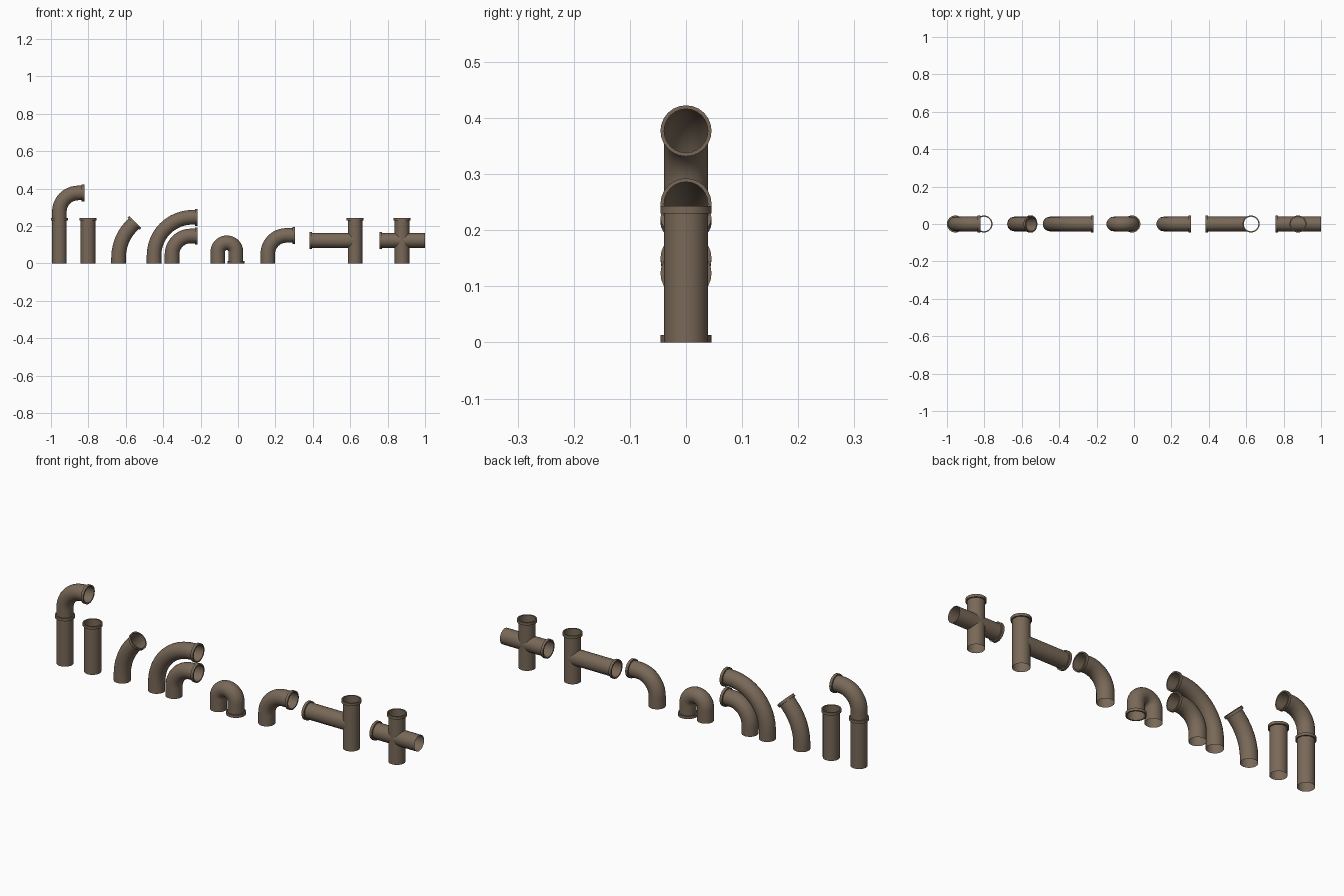
import bpy, bmesh, math
from mathutils import Vector

if "Cube" in bpy.data.objects:
    bpy.data.objects.remove(bpy.data.objects["Cube"])

SIDES = 24
R = 0.039          # pipe radius
RF = 0.0455        # collar radius
LIP = 0.0135       # collar length

brown = bpy.data.materials.new("pipe brown")
brown.diffuse_color = (0.19, 0.14, 0.098, 1)
brown.use_nodes = True
brown.node_tree.nodes["Principled BSDF"].inputs["Base Color"].default_value = brown.diffuse_color


def walk(start, heading, moves):
    """Centre line in the xz plane: list of (point, heading in radians).
    A move is a straight length, or (bend radius, degrees turned clockwise)."""
    p, a = Vector((start[0], 0, start[1])), math.radians(heading)
    path = [(p.copy(), a)]
    for m in moves:
        if isinstance(m, tuple):
            rad, turn = m[0], math.radians(m[1])
            centre = p + rad * Vector((math.sin(a), 0, -math.cos(a)))
            n = max(6, round(m[1] / 7.5))
            for i in range(1, n + 1):
                b = a - turn * i / n
                path.append((centre + rad * Vector((-math.sin(b), 0, math.cos(b))), b))
            p, a = path[-1][0].copy(), a - turn
        else:
            p = p + m * Vector((math.cos(a), 0, math.sin(a)))
            path.append((p.copy(), a))
    return path


def add_ring(bm, p, a, r):
    side = Vector((-math.sin(a), 0, math.cos(a)))
    ring = []
    for i in range(SIDES):
        t = 2 * math.pi * i / SIDES
        ring.append(bm.verts.new(p + side * (r * math.cos(t)) + Vector((0, r * math.sin(t), 0))))
    return ring


def bridge(bm, a, b):
    for i in range(SIDES):
        j = (i + 1) % SIDES
        bm.faces.new((a[i], a[j], b[j], b[i]))


def pipe(name, start, heading, moves, collar=True, saddle=False):
    """Open thin-walled pipe with a raised collar at its far end."""
    bm = bmesh.new()
    path = walk(start, heading, moves)
    rings = [add_ring(bm, p, a, R) for p, a in path]
    if saddle:  # trim the start to the surface of the upright it meets
        d = Vector((math.cos(path[0][1]), 0, math.sin(path[0][1])))
        for v in rings[0]:
            v.co += d * math.sqrt(max(0, R * R - v.co.y ** 2))
    for a, b in zip(rings, rings[1:]):
        bridge(bm, a, b)
    if collar:
        p, a = path[-1]
        back = p - LIP * Vector((math.cos(a), 0, math.sin(a)))
        lip = [add_ring(bm, back, a, R), add_ring(bm, back, a, RF),
               add_ring(bm, p, a, RF), rings[-1]]
        for u, v in zip(lip, lip[1:]):
            bridge(bm, u, v)
    bmesh.ops.recalc_face_normals(bm, faces=bm.faces)
    me = bpy.data.meshes.new(name)
    bm.to_mesh(me)
    bm.free()
    me.materials.append(brown)
    ob = bpy.data.objects.new(name, me)
    bpy.context.collection.objects.link(ob)
    return ob


UP, RIGHT, LEFT = 90, 0, 180
H = 0.243          # straight pipe length
MID = 0.123        # branch height

# straight pipe with an elbow plugged into it
pipe("stacked_straight", (-0.955, 0), UP, [H])
pipe("stacked_elbow", (-0.955, 0.23), UP, [0.047, (0.1, 90), 0.033])
# single straight pipe
pipe("straight_pipe", (-0.802, 0), UP, [H])
# gentle 45 degree bend
pipe("half_bend", (-0.639, 0), UP, [0.028, (0.25, 45), 0.024])
# wide and tight quarter bends
pipe("wide_bend", (-0.449, 0), UP, [0.042, (0.205, 90), 0.027])
pipe("tight_bend", (-0.353, 0), UP, [0.047, (0.1, 90), 0.036])
# U bend
pipe("u_bend", (-0.108, 0), UP, [0.062, (0.0485, 180), 0.062])
# single elbow
pipe("elbow", (0.159, 0), UP, [0.05, (0.1, 90), 0.045])
# tee: upright with a long branch
pipe("tee_upright", (0.626, 0), UP, [H])
pipe("tee_branch", (0.626, MID), LEFT, [0.244], saddle=True)
# cross: two pipes through each other
pipe("cross_upright", (0.877, 0), UP, [H])
pipe("cross_bar", (1.0, MID), LEFT, [H])

# smooth walls, crisp collars
bpy.ops.object.select_all(action='SELECT')
bpy.context.view_layer.objects.active = bpy.context.collection.objects[0]
bpy.ops.object.shade_smooth_by_angle(angle=math.radians(35))
